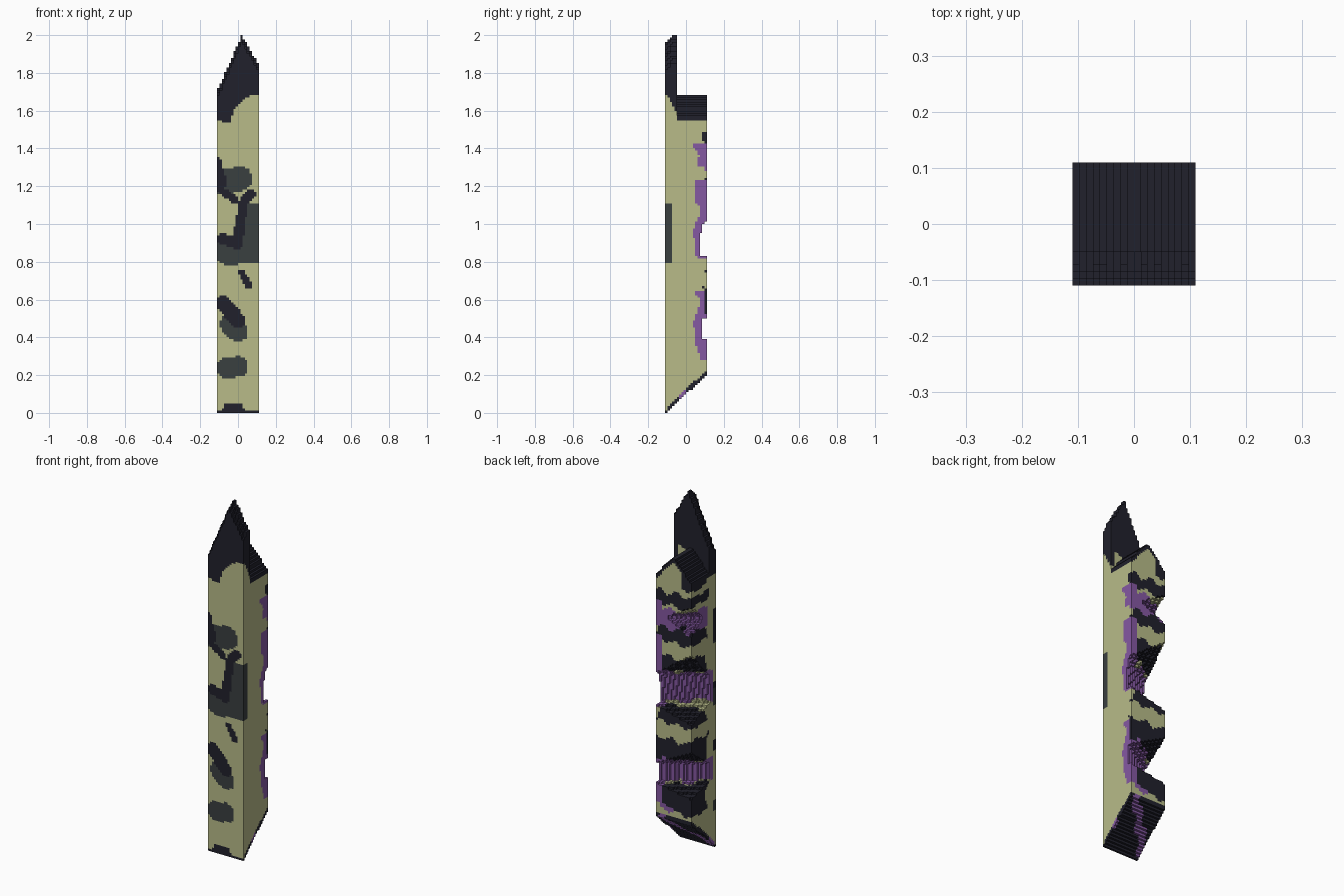
import bpy, bmesh, math
from mathutils import Vector

cube = bpy.data.objects.get("Cube")
if cube:
    bpy.data.objects.remove(cube, do_unlink=True)

# Block grid
N, H = 18, 164
SX, SZ = 0.22 / N, 2.0 / H
OLIVE, DARK, GRAY, PURPLE = range(4)


def make_material(name, rgb):
    m = bpy.data.materials.new(name)
    m.use_nodes = True
    m.diffuse_color = (*rgb, 1)
    m.node_tree.nodes["Principled BSDF"].inputs["Base Color"].default_value = (*rgb, 1)
    return m


MATERIALS = [
    make_material("pale olive", (0.48, 0.50, 0.25)),
    make_material("dark navy", (0.015, 0.015, 0.025)),
    make_material("slate gray", (0.042, 0.05, 0.051)),
    make_material("purple", (0.235, 0.098, 0.365)),
]


def lerp_profile(points, t):
    """Piecewise linear height along a short profile."""
    if t <= points[0][0]:
        return points[0][1]
    for (a, va), (b, vb) in zip(points, points[1:]):
        if t <= b:
            return va + (vb - va) * (t - a) / (b - a)
    return points[-1][1]


# Notches carved into the back corner: height, remaining reach
NOTCHES = [(0.34, .16), (0.39, .015), (0.49, .015), (0.62, .16), (0.76, .16),
           (0.84, .0), (0.99, .015), (1.18, .16), (1.26, .16), (1.34, .06), (1.45, .16)]
# Lower edge of the dark crown across the front
CROWN_EDGE = [(-.11, 1.55), (-.04, 1.53), (-.02, 1.61), (.04, 1.67), (.11, 1.70)]
# Paint strokes on the front: start x, z, end x, z, radius
GRAY_STROKES = [(-.08, 1.22, .01, 1.24, .065), (.08, 1.04, .08, .86, .075),
                (-.06, .86, .03, .85, .075), (-.06, .24, 0, .245, .055),
                (-.04, .47, 0, .43, .055)]
DARK_STROKES = [(-.12, 1.33, -.09, 1.22, .03), (-.09, 1.18, -.02, 1.13, .02),
                (.07, 1.16, .03, 1.12, .025), (.03, 1.12, .01, .98, .025),
                (.01, .98, -.01, .90, .03), (-.08, .92, 0, .90, .03),
                (-.08, .58, 0, .49, .04), (.02, .74, .06, .67, .018)]


def on_stroke(strokes, x, z):
    p = Vector((x, z))
    for ax, az, bx, bz, r in strokes:
        a, d = Vector((ax, az)), Vector((bx - ax, bz - az))
        t = max(0, min(1, (p - a).dot(d) / d.length_squared))
        if (p - a - d * t).length < r:
            return True
    return False


def reach(x, y):
    return -0.54 * x + 0.84 * y


def spire_top(x, y):
    slope = 2.0 - (0.02 - x) * 2.3 if x < 0.02 else 2.0 - (x - 0.02) * 1.75
    return slope - max(0, -0.075 - y) * 1.1


def centre(i, j, k):
    return (i + .5) * SX - .11, (j + .5) * SX - .11, (k + .5) * SZ


def part_at(i, j, k):
    """Name of the part filling a block, or None where it is empty."""
    if not (0 <= i < N and 0 <= j < N and 0 <= k < H):
        return None
    x, y, z = centre(i, j, k)
    if z < (y + .11) * .95 - .006 or reach(x, y) > lerp_profile(NOTCHES, z):
        return None
    if y < -.045:
        if z > spire_top(x, y):
            return None
        return "front_spire" if z > 1.5 else "carved_pillar"
    if z > 1.695 - 1.15 * abs(x):
        return None
    return "ridge_crown" if z > 1.5 else "carved_pillar"


def colour_at(x, y, z):
    u = reach(x, y)
    wave = .012 * math.sin(60 * x + 25 * z) + .008 * math.sin(40 * z - 50 * y)
    # Crown and spire
    if y < -.045:
        edge = lerp_profile(CROWN_EDGE, x)
        if x > .09:
            edge = 1.68 - max(0, y + .095) * 2
        if z > edge:
            return DARK
    elif z > 1.67 - 1.15 * abs(x):
        return DARK
    # Slanted underside
    lift = z - (y + .11) * .95
    if lift < .02:
        if z < .03 and y < -.098:
            return DARK if abs(x + .02) < .06 or z < .012 else OLIVE
        if 0 < y - x + wave < .06 or (x > .095 and -.04 < y < 0):
            return PURPLE
        return DARK
    # Front camouflage
    if y < -.075:
        if y < -.098 and z < .045 and abs(x + .02) < .05:
            return DARK
        deep = -.098 if x > 0 else -.09
        if y < deep and on_stroke(DARK_STROKES, x, z):
            return DARK
        if (y < deep or x > .09) and z > .75 + .04 * (x > 0) and on_stroke(GRAY_STROKES, x, z):
            return GRAY
        if y < deep and z < .75 and on_stroke(GRAY_STROKES, x, z):
            return GRAY
    # Exposed purple layer along the back
    zw = z + wave
    if x > .07 and y > .055 + wave:
        if .28 < z < .65 or .82 < z < 1.23 or 1.30 < z < 1.43:
            return DARK if y > .095 and .52 < z < .65 else PURPLE
    if u > -.02 and y > -.09:
        if u < .07 and (.39 < zw < .53 or .84 < zw < 1.02):
            return PURPLE
        if u > .03 and 1.29 < zw < 1.39:
            return PURPLE
    # Dark rims round the notches
    if u > .03 + wave:
        if .52 < zw < .66 or 1.0 < zw < 1.13 or .74 < zw < .82:
            return DARK
        if .24 < zw < .39 and x < .08:
            return PURPLE if zw < .27 and x > 0 else DARK
        if 1.2 < zw < 1.29 or 1.42 < zw < 1.48:
            return DARK
        if x < -.05 and zw > 1.52:
            return DARK
    return OLIVE


# The six sides of a block: outward step and corner offsets
SIDES = []
for axis in range(3):
    for way in (0, 1):
        a, b = (axis + 1) % 3, (axis + 2) % 3
        ring = []
        for s, t in ((0, 0), (1, 0), (1, 1), (0, 1)):
            c = [0, 0, 0]
            c[axis], c[a], c[b] = way, s, t
            ring.append(tuple(c))
        step = [0, 0, 0]
        step[axis] = 1 if way else -1
        SIDES.append((step, ring if way else ring[::-1]))

# Sort the filled blocks into parts
blocks = {}
for i in range(N):
    for j in range(N):
        for k in range(H):
            part = part_at(i, j, k)
            if part:
                blocks[i, j, k] = part


def build_part(name):
    """Skin the exposed sides of one part's blocks."""
    bm = bmesh.new()
    verts = {}
    for (i, j, k), part in blocks.items():
        if part != name:
            continue
        for step, ring in SIDES:
            if (i + step[0], j + step[1], k + step[2]) in blocks:
                continue
            corners = []
            for c in ring:
                key = (i + c[0], j + c[1], k + c[2])
                if key not in verts:
                    verts[key] = bm.verts.new((key[0] * SX - .11, key[1] * SX - .11, key[2] * SZ))
                corners.append(verts[key])
            face = bm.faces.new(corners)
            face.material_index = colour_at(*centre(i, j, k))
    mesh = bpy.data.meshes.new(name)
    bm.to_mesh(mesh)
    bm.free()
    for m in MATERIALS:
        mesh.materials.append(m)
    bpy.context.collection.objects.link(bpy.data.objects.new(name, mesh))


for part_name in ("carved_pillar", "ridge_crown", "front_spire"):
    build_part(part_name)
